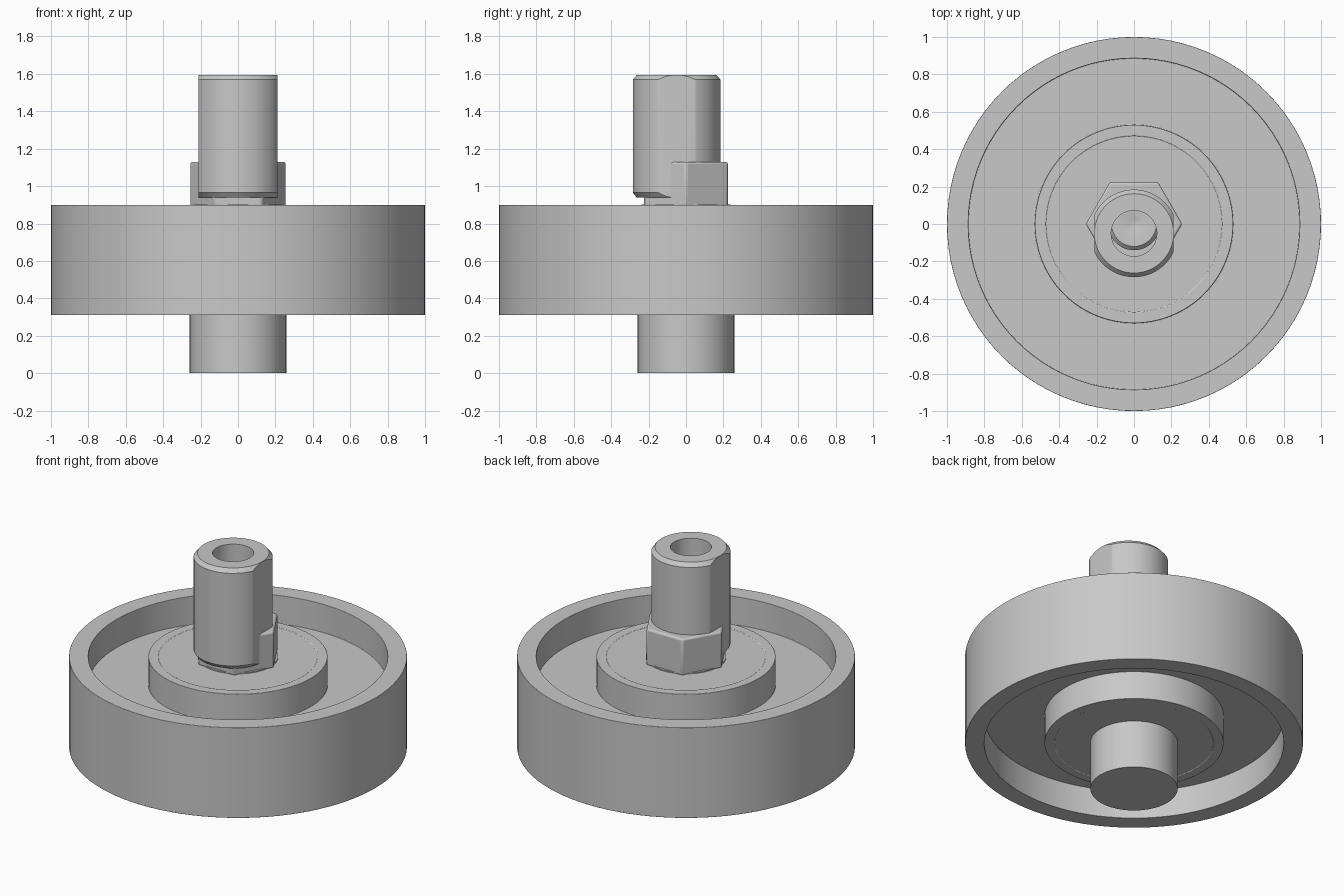
import bpy, bmesh, math
from mathutils import Vector

if "Cube" in bpy.data.objects:
    bpy.data.objects.remove(bpy.data.objects["Cube"])

grey = bpy.data.materials.new("plain grey")
grey.diffuse_color = (0.58, 0.58, 0.58, 1)
grey.use_nodes = True
grey.node_tree.nodes["Principled BSDF"].inputs["Base Color"].default_value = grey.diffuse_color


def finish(bm, name, bevel=0):
    bmesh.ops.remove_doubles(bm, verts=bm.verts, dist=1e-5)
    bmesh.ops.recalc_face_normals(bm, faces=bm.faces)
    mesh = bpy.data.meshes.new(name)
    bm.to_mesh(mesh)
    bm.free()
    obj = bpy.data.objects.new(name, mesh)
    bpy.context.collection.objects.link(obj)
    mesh.materials.append(grey)
    if bevel:
        mod = obj.modifiers.new("rounded edges", 'BEVEL')
        mod.width, mod.segments = bevel, 3
        mod.limit_method, mod.angle_limit = 'ANGLE', math.radians(50)
    bpy.ops.object.select_all(action='DESELECT')
    obj.select_set(True)
    bpy.context.view_layer.objects.active = obj
    bpy.ops.object.shade_smooth_by_angle(angle=math.radians(32))
    return obj


def lathe(profile, y=0, sides=96, closed=False):
    """Spin (radius, z) points about a vertical axis at (0, y)."""
    bm = bmesh.new()
    vs = [bm.verts.new((r, y, z)) for r, z in profile]
    pairs = list(zip(vs, vs[1:] + vs[:1])) if closed else list(zip(vs, vs[1:]))
    es = [bm.edges.new(p) for p in pairs]
    bmesh.ops.spin(bm, geom=vs + es, cent=(0, y, 0), axis=(0, 0, 1),
                   angle=math.tau, steps=sides, use_merge=True)
    bmesh.ops.remove_doubles(bm, verts=bm.verts, dist=1e-5)
    return bm


# Wheel: rim, recessed web on both sides, and solid hub
WEB = 0.715
top = [(0, 0.896), (0.47, 0.896), (0.472, 0.9), (0.53, 0.9), (0.53, WEB),
       (0.886, WEB), (0.886, 0.9), (1.0, 0.9)]
bottom = [(r, 1.21 - z) for r, z in reversed(top)]
finish(lathe(top + bottom), "wheel", 0.015)

# Lower axle stub and the thin washer under the nut
finish(lathe([(0.258, 0.32), (0.258, 0), (0, 0)]), "lower_axle")
finish(lathe([(0, 0.903), (0.238, 0.903), (0.238, 0.89)]), "washer")

# Hexagonal nut, points along x
finish(lathe([(0, 1.13), (0.258, 1.13), (0.258, 0.89), (0, 0.89)], sides=6),
       "hex_nut", 0.012)

# Off-centre sleeve with chamfered ends, a bore and two side flats
bm = lathe([(0.122, 0.94), (0.214, 0.94), (0.234, 0.965), (0.234, 1.57),
            (0.212, 1.595), (0.122, 1.595)], y=-0.05, closed=True)
for side in (-1, 1):
    cut = bmesh.ops.bisect_plane(bm, geom=bm.verts[:] + bm.edges[:] + bm.faces[:],
                                 plane_co=Vector((side * 0.212, 0, 0)),
                                 plane_no=Vector((side, 0, 0)), clear_outer=True)
    rim = [e for e in cut["geom_cut"] if isinstance(e, bmesh.types.BMEdge)]
    bmesh.ops.contextual_create(bm, geom=rim)
finish(bm, "sleeve")

# Bolt end seen down the bore, with a small centre dimple
finish(lathe([(0, 1.19), (0.025, 1.2), (0.12, 1.2), (0.14, 1.18), (0.14, 1.0)],
             sides=48), "bolt_end")
